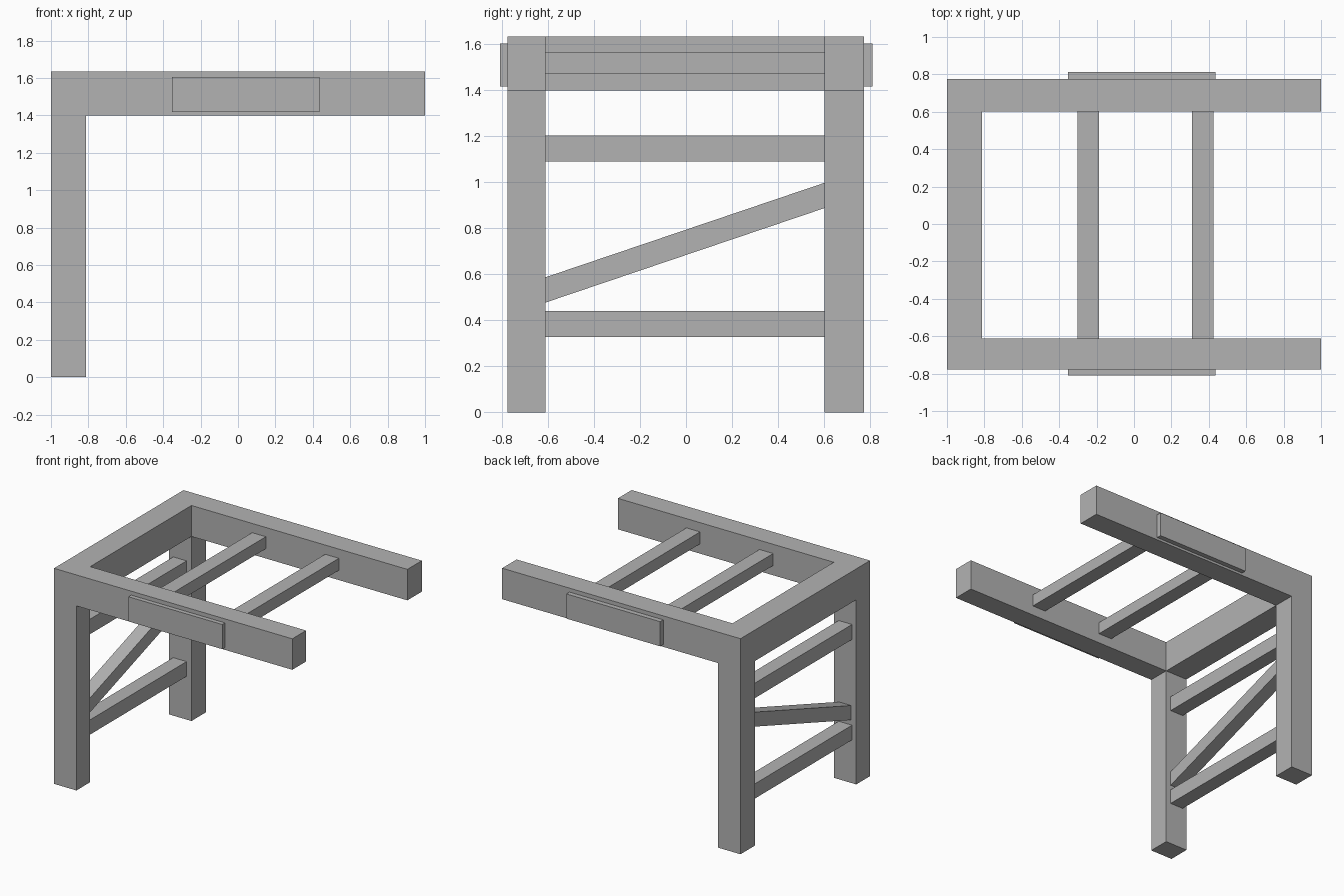
import bpy

if "Cube" in bpy.data.objects:
    bpy.data.objects.remove(bpy.data.objects["Cube"])

grey = bpy.data.materials.new("plain grey")
grey.diffuse_color = (0.45, 0.45, 0.45, 1)
grey.use_nodes = True
grey.node_tree.nodes["Principled BSDF"].inputs["Base Color"].default_value = grey.diffuse_color

FRONT_OUT, FRONT_IN = -0.777, -0.612
BACK_IN, BACK_OUT = 0.602, 0.775
TOP, BEAM_BOTTOM = 1.635, 1.40
LEG_IN = -0.812


def add_mesh(name, verts, faces):
    mesh = bpy.data.meshes.new(name)
    mesh.from_pydata(verts, [], faces)
    mesh.materials.append(grey)
    obj = bpy.data.objects.new(name, mesh)
    bpy.context.collection.objects.link(obj)
    return obj


def prism(name, profile, axis, lo, hi):
    """Extrude a counter-clockwise (y, z) or clockwise (x, z) profile along x or y."""
    n = len(profile)
    place = (lambda p, d: (d, p[0], p[1])) if axis == "x" else (lambda p, d: (p[0], d, p[1]))
    verts = [place(p, d) for d in (lo, hi) for p in profile]
    faces = [tuple(reversed(range(n))), tuple(range(n, 2 * n))]
    faces += [(i, (i + 1) % n, n + (i + 1) % n, n + i) for i in range(n)]
    return add_mesh(name, verts, faces)


def box_profile(a0, a1, z0, z1):
    return [(a0, z0), (a1, z0), (a1, z1), (a0, z1)]


# Side frames: each leg and its long top beam form one L
l_shape = [(-1, 0), (-1, TOP), (1, TOP), (1, BEAM_BOTTOM), (LEG_IN, BEAM_BOTTOM), (LEG_IN, 0)]
prism("front_side_frame", l_shape, "y", FRONT_OUT, FRONT_IN)
prism("back_side_frame", l_shape, "y", BACK_IN, BACK_OUT)

# Header joining the two frames above the legs
prism("header_beam", box_profile(FRONT_IN, BACK_IN, BEAM_BOTTOM, TOP), "x", -1, LEG_IN)

# Level rungs between the legs
for name, z0, z1 in (("lower_rung", 0.328, 0.44), ("upper_rung", 1.09, 1.204)):
    prism(name, box_profile(FRONT_IN, BACK_IN, z0, z1), "x", -0.965, -0.853)

# Sloping brace between the legs
slope = [(FRONT_IN, 0.477), (BACK_IN, 0.888), (BACK_IN, 0.998), (FRONT_IN, 0.587)]
prism("diagonal_brace", slope, "x", -0.957, -0.853)

# Cross bars between the long beams
for name, x0, x1 in (("inner_cross_bar", -0.303, -0.188), ("outer_cross_bar", 0.31, 0.425)):
    prism(name, box_profile(FRONT_IN, BACK_IN, 1.474, 1.565), "x", x0, x1)

# Raised side plates on the outer faces of the beams
plate = list(reversed(box_profile(-0.352, 0.435, 1.418, 1.605)))
prism("front_side_plate", plate, "y", -0.81, FRONT_OUT)
prism("back_side_plate", plate, "y", BACK_OUT, 0.812)
